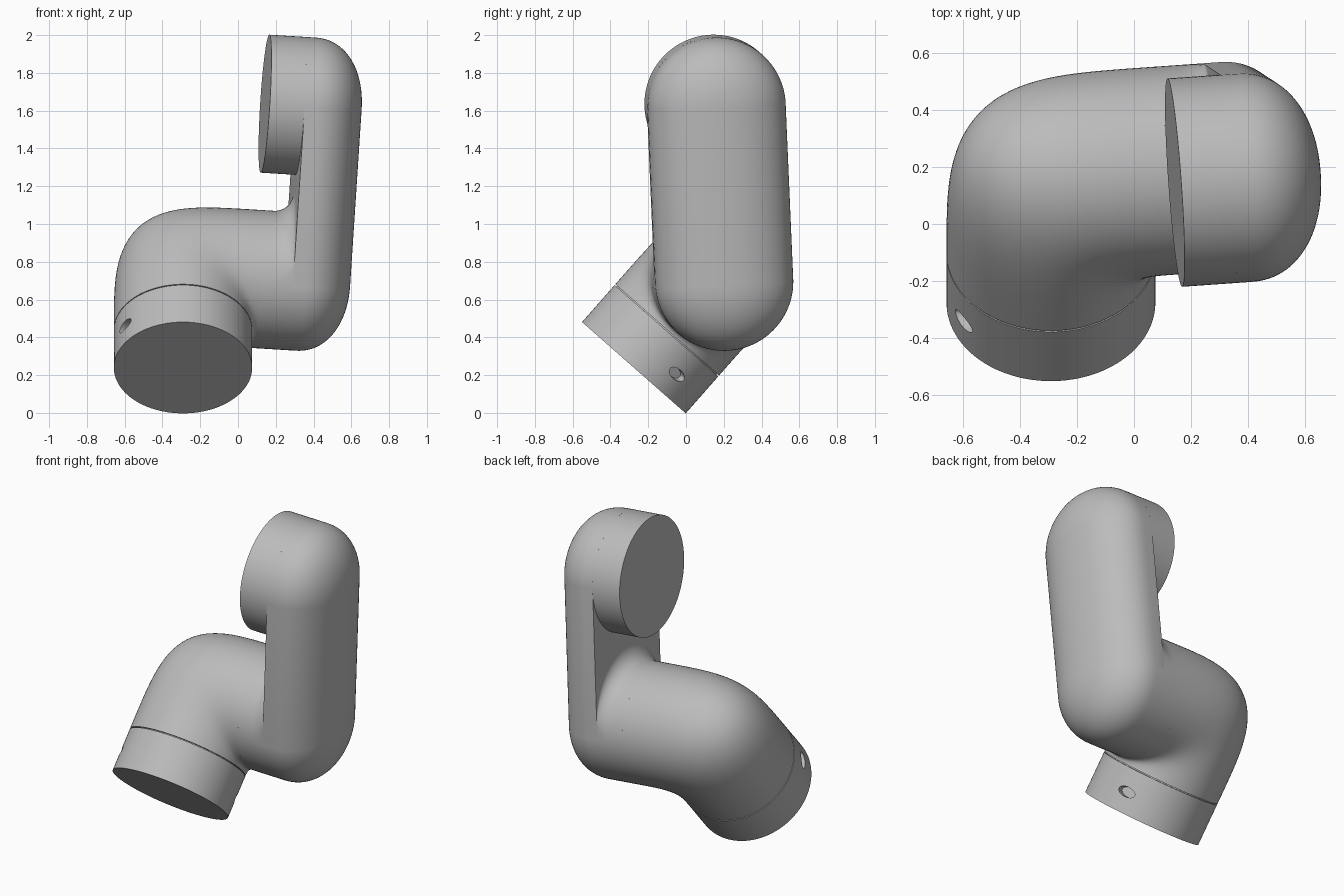
import bpy, bmesh
from math import pi, sin, cos
from mathutils import Vector

if "Cube" in bpy.data.objects:
    bpy.data.objects.remove(bpy.data.objects["Cube"], do_unlink=True)

R = 0.366          # tube radius
SEG = 96           # points around each ring


def material(name, c):
    m = bpy.data.materials.new(name)
    m.use_nodes = True
    m.diffuse_color = (*c, 1)
    m.node_tree.nodes["Principled BSDF"].inputs["Base Color"].default_value = (*c, 1)
    return m


grey = material("light grey", (0.5, 0.5, 0.5))


def loft(name, rings):
    """Closed skin through a list of rings with equal point counts."""
    bm = bmesh.new()
    loops = [[bm.verts.new(p) for p in ring] for ring in rings]
    for lo, hi in zip(loops, loops[1:]):
        for i in range(len(lo)):
            j = (i + 1) % len(lo)
            bm.faces.new((lo[i], lo[j], hi[j], hi[i]))
    bm.faces.new(loops[0])
    bm.faces.new(loops[-1])
    bmesh.ops.recalc_face_normals(bm, faces=bm.faces)
    mesh = bpy.data.meshes.new(name)
    bm.to_mesh(mesh)
    bm.free()
    mesh.materials.append(grey)
    ob = bpy.data.objects.new(name, mesh)
    bpy.context.collection.objects.link(ob)
    return ob


def ellipse(centre, e1, r1, e2, r2):
    angles = [2 * pi * i / SEG for i in range(SEG)]
    return [centre + e1 * r1 * cos(t) + e2 * r2 * sin(t) for t in angles]


def smooth(ob):
    bpy.ops.object.select_all(action="DESELECT")
    ob.select_set(True)
    bpy.context.view_layer.objects.active = ob
    bpy.ops.object.shade_smooth_by_angle(angle=0.6)


# Axes: d along the cross tube, u up the link, v across it, a along the base
d = Vector((0.995, 0.07, -0.062)).normalized()
u = Vector((0.065, -0.043, 0.995))
u = (u - d * u.dot(d)).normalized()
v = d.cross(u)
a = Vector((0, 0.66, 0.75))
a = (a - d * a.dot(d)).normalized()
n = a.cross(d)

upper = Vector((0.143, 0.145, 1.637))
SPAN = 0.93
lower = upper - u * SPAN
corner = lower - d * 0.375
foot = corner - a * 0.658
FIL = 0.025

# Elbow: sections swept about the inner corner, squarish outer bend
pivot = corner + (d - a) * (R + FIL)
rings = []
P = 4
for k in range(41):
    t = k / 40 * pi / 2
    out = -d * cos(t) + a * sin(t)
    reach = (2 * R + FIL) / (cos(t) ** P + sin(t) ** P) ** (1 / P)
    h = (reach - FIL) / 2
    rings.append(ellipse(pivot + out * (FIL + h), out, h, n, R))
smooth(loft("elbow", rings))


# Link: stadium sections that open from the cross tube, then dome over
def stadium(s, length, r):
    pts = []
    for i in range(SEG):
        t = 2 * pi * (i + 0.5) / SEG
        lift = length if sin(t) > 0 else 0
        pts.append(lower + d * s + u * (lift + r * sin(t)) + v * r * cos(t))
    return pts


INNER, OUTER, START, BLEND = 0.185, 0.512, 0.245, 0.1
rings = [stadium(R + FIL - 0.375, 0, R)]
for k in range(13):
    t = k / 12 * pi / 2
    rings.append(stadium(INNER - BLEND + BLEND * sin(t), BLEND * (1 - cos(t)), R))
rings += [stadium(INNER, SPAN, R), stadium(START, SPAN, R)]
for k in range(1, 25):
    t = k / 24.3 * pi / 2
    rings.append(stadium(START + (OUTER - START) * sin(t) ** 0.93, SPAN, R * cos(t) ** 0.93))
smooth(loft("link", rings))

# Upper flange stub
smooth(loft("upper_stub", [ellipse(upper + d * s, u, R, v, R) for s in (0, INNER + 0.002)]))

# Base collar with a thin seam below the elbow
SEAM = 0.658 - R - FIL
collar = loft("base_collar", [ellipse(foot + a * s, d, R, n, R) for s in (0, SEAM - 0.006)])
hub = loft("seam_hub", [ellipse(foot + a * s, d, R - 0.012, n, R - 0.012)
                        for s in (SEAM - 0.03, SEAM + 0.03)])
smooth(hub)

# Two opposite oval recesses in the collar
b = Vector((0, -0.75, 0.66))
for side in (1, -1):
    w = Vector((-0.845, 0, 0)) + b * 0.537
    w = (w - a * w.dot(a)).normalized() * side
    tangent = w.cross(a)
    cutter = loft("recess_cutter", [ellipse(foot + a * 0.124 + w * s, a, 0.029, tangent, 0.056)
                                    for s in (0.31, 0.42)])
    mod = collar.modifiers.new("recess", "BOOLEAN")
    mod.operation = "DIFFERENCE"
    mod.solver = "EXACT"
    mod.object = cutter
    bpy.context.view_layer.objects.active = collar
    bpy.ops.object.modifier_apply(modifier=mod.name)
    bpy.data.objects.remove(cutter, do_unlink=True)
smooth(collar)
